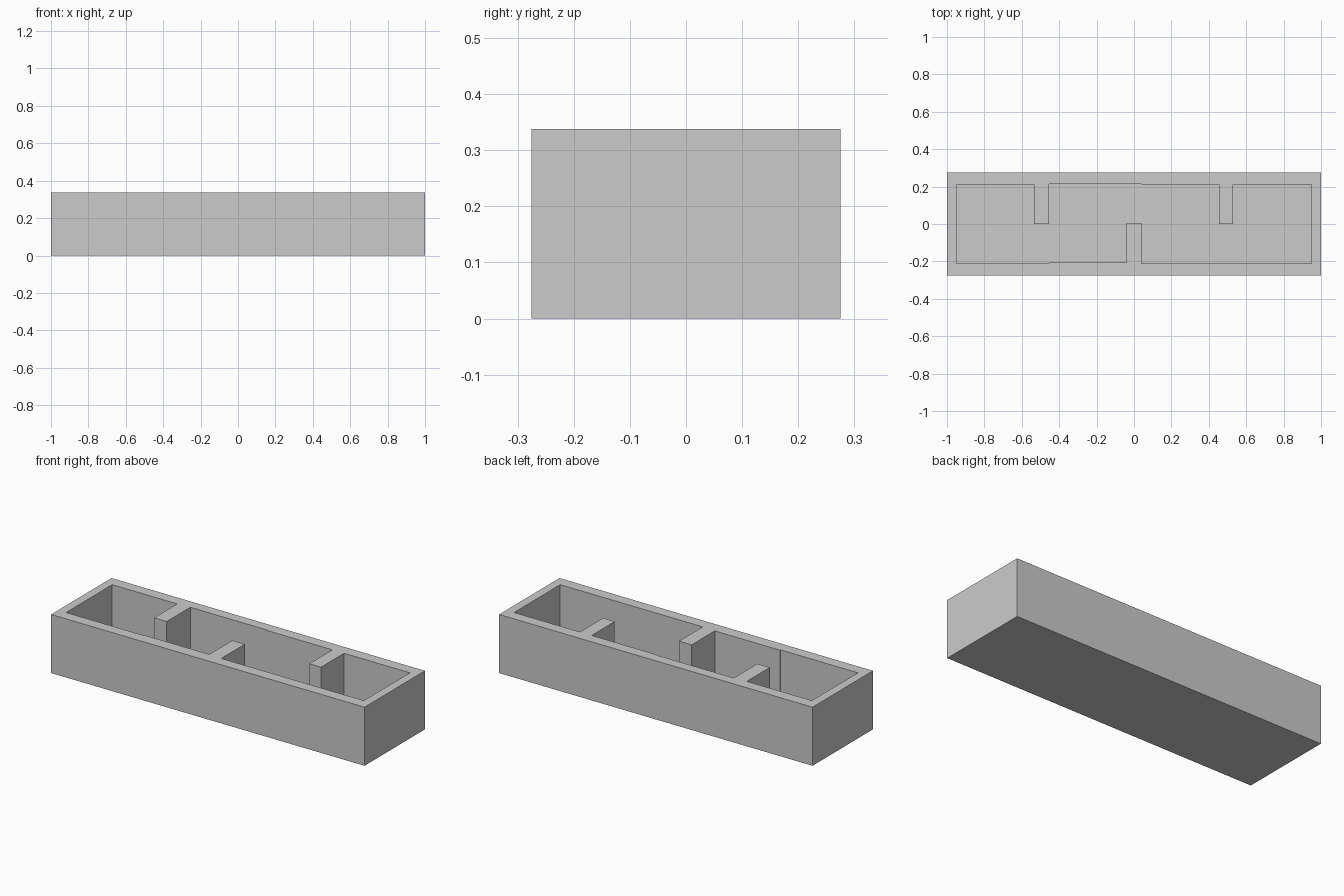
import bpy
import bmesh

cube = bpy.data.objects.get("Cube")
if cube:
    bpy.data.objects.remove(cube, do_unlink=True)

HALF_X, HALF_Y, HEIGHT, FLOOR = 1.0, 0.275, 0.338, 0.06
IN_X, IN_Y, STEP = 0.95, 0.21, 0.005

# Single grey finish
grey = bpy.data.materials.new("plain_grey")
grey.use_nodes = True
grey.diffuse_color = (0.6, 0.6, 0.6, 1)
grey.node_tree.nodes["Principled BSDF"].inputs["Base Color"].default_value = grey.diffuse_color

# Counter-clockwise outlines: outer box and pocket with three staggered baffles
outer = [(-HALF_X, -HALF_Y), (HALF_X, -HALF_Y), (HALF_X, HALF_Y), (-HALF_X, HALF_Y)]
front_side = [
    (-IN_X, -IN_Y), (-0.455, -IN_Y), (-0.455, STEP - IN_Y), (-0.04, STEP - IN_Y),
    (-0.04, STEP), (0.04, STEP), (0.04, -IN_Y), (IN_X, -IN_Y),
]
back_side = [
    (IN_X, IN_Y), (0.53, IN_Y), (0.53, 0), (0.455, 0), (0.455, IN_Y),
    (0.04, IN_Y), (0.04, IN_Y + STEP), (-0.455, IN_Y + STEP),
    (-0.455, 0), (-0.535, 0), (-0.535, IN_Y), (-IN_X, IN_Y),
]
pocket = front_side + back_side

bm = bmesh.new()


def ring(outline, z):
    return [bm.verts.new((x, y, z)) for x, y in outline]


def walls(low, high):
    """Join two matching rings and return the edges of the upper one."""
    n = len(low)
    for i in range(n):
        j = (i + 1) % n
        bm.faces.new((low[i], low[j], high[j], high[i]))
    return [bm.edges.get((high[i], high[(i + 1) % n])) for i in range(n)]


# Outside walls and underside
base = ring(outer, 0)
rim_edges = walls(base, ring(outer, HEIGHT))
bm.faces.new(base[::-1])

# Pocket walls and floor
floor = ring(pocket, FLOOR)
rim_edges += walls(floor, ring(pocket, HEIGHT))
bm.faces.new(floor)

# Flat rim, level across walls and baffles
bmesh.ops.triangle_fill(bm, edges=rim_edges, use_beauty=True, normal=(0, 0, 1))
bmesh.ops.recalc_face_normals(bm, faces=bm.faces[:])

mesh = bpy.data.meshes.new("baffled_trough")
bm.to_mesh(mesh)
bm.free()
mesh.materials.append(grey)
trough = bpy.data.objects.new("baffled_trough", mesh)
bpy.context.collection.objects.link(trough)
